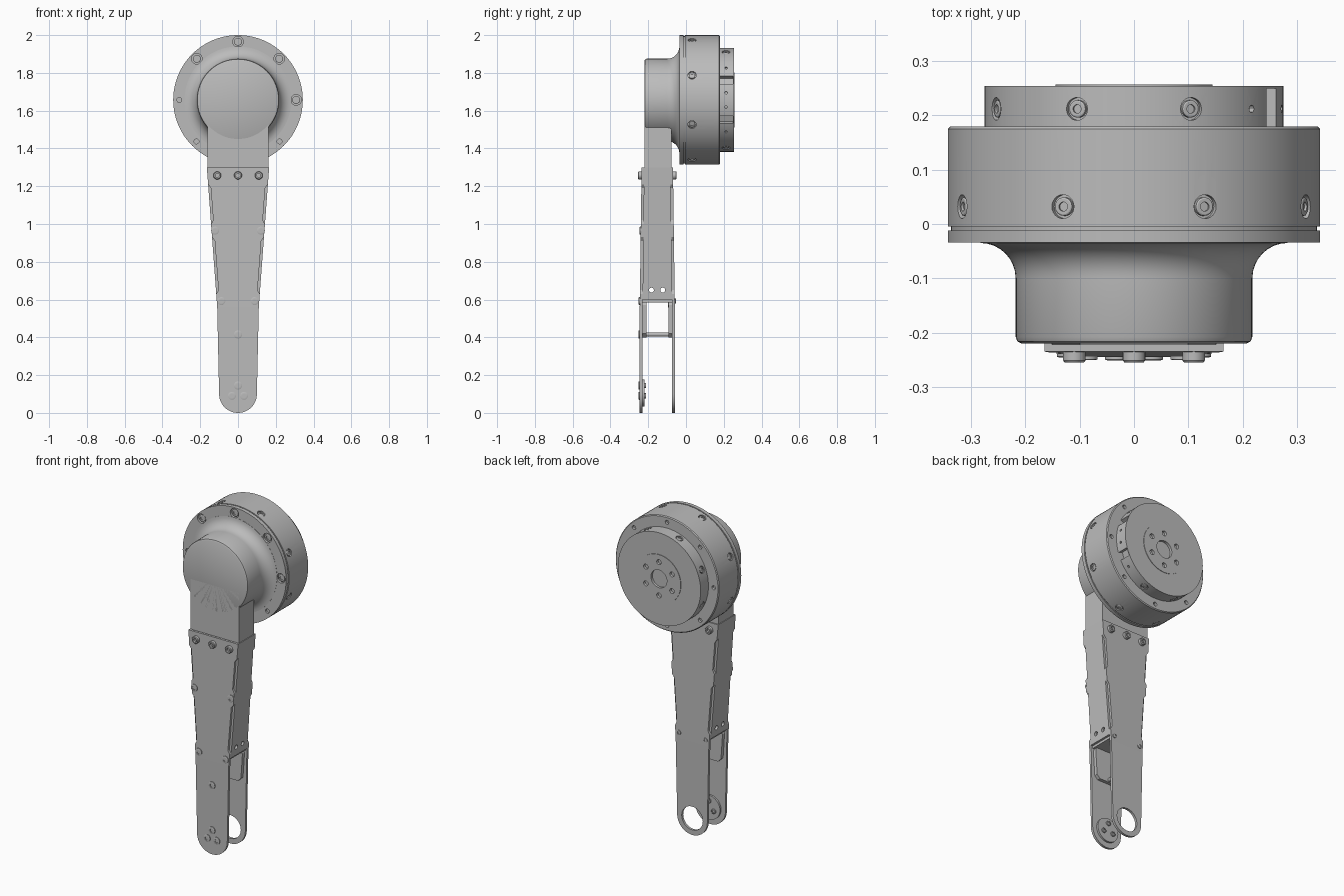
import bpy, bmesh
from math import sin, cos, pi, radians
from mathutils import Vector, Matrix

if "Cube" in bpy.data.objects:
    bpy.data.objects.remove(bpy.data.objects["Cube"])

grey = bpy.data.materials.new("satin_grey")
grey.use_nodes = True
grey.diffuse_color = (0.5, 0.5, 0.5, 1)
grey.node_tree.nodes["Principled BSDF"].inputs["Base Color"].default_value = (0.5, 0.5, 0.5, 1)

AXIS_Z = 1.657      # motor axis height
MID_Y = -0.152      # arm centre plane
OUT, BACK = Vector((0, -1, 0)), Vector((0, 1, 0))
CENTRE = Vector((0, 0, AXIS_Z))


def finish(bm, name):
    bmesh.ops.recalc_face_normals(bm, faces=bm.faces)
    mesh = bpy.data.meshes.new(name)
    bm.to_mesh(mesh)
    bm.free()
    obj = bpy.data.objects.new(name, mesh)
    bpy.context.collection.objects.link(obj)
    mesh.materials.append(grey)
    return obj


def activate(obj):
    bpy.ops.object.select_all(action='DESELECT')
    obj.select_set(True)
    bpy.context.view_layer.objects.active = obj


def smooth(obj):
    activate(obj)
    bpy.ops.object.shade_smooth_by_angle(angle=radians(30))
    return obj


def cut(obj, fill):
    """Subtract whatever fill() adds to a cutter mesh."""
    bm = bmesh.new()
    fill(bm)
    cutter = finish(bm, "cutter")
    cutter.hide_render = True
    mod = obj.modifiers.new("cut", 'BOOLEAN')
    mod.operation, mod.solver, mod.object = 'DIFFERENCE', 'EXACT', cutter
    activate(obj)
    bpy.ops.object.modifier_apply(modifier=mod.name)
    bpy.data.objects.remove(cutter)
    return obj


def placed(pos, direction):
    return Matrix.Translation(pos) @ direction.to_track_quat('Z', 'Y').to_matrix().to_4x4()


def rod(bm, pos, direction, r, depth, sides=24):
    bmesh.ops.create_cone(bm, cap_ends=True, segments=sides, radius1=r, radius2=r,
                          depth=depth, matrix=placed(Vector(pos), direction))


def box(bm, matrix, size):
    bmesh.ops.create_cube(bm, size=1, matrix=matrix @ Matrix.Diagonal((*size, 1)))


def spin(bm, profile, matrix, steps):
    """Revolve (radius, height) points about local z; points on the axis become poles."""
    rings = []
    for r, h in profile:
        turns = [2 * pi * i / steps for i in range(steps if r else 1)]
        rings.append([bm.verts.new(matrix @ Vector((r * cos(t), r * sin(t), h))) for t in turns])
    for a, b in zip(rings, rings[1:]):
        for i in range(steps):
            j = i + 1
            corners = (a[i % len(a)], a[j % len(a)], b[j % len(b)], b[i % len(b)])
            bm.faces.new(list(dict.fromkeys(corners)))


def lathe(name, profile):
    bm = bmesh.new()
    spin(bm, profile, placed(CENTRE, BACK), 96)
    return finish(bm, name)


def screw(bm, pos, direction, r, h):
    """Low head with a round socket, base at pos."""
    place = placed(Vector(pos), direction)
    spin(bm, [(0, h * .4), (r * .5, h * .4), (r * .5, h), (r * .85, h), (r, h * .8),
              (r, -.004), (0, -.004)], place, 20)


def splay(y, z):
    return MID_Y + (y - MID_Y) * (1 + .12 * min(max((1.3 - z) / .74, 0), 1))


def prism(name, outline, y0, y1):
    """Extrude an (x, z) outline through y, following the arm's splay."""
    bm = bmesh.new()
    rings = [[bm.verts.new((x, splay(y, z), z)) for x, z in outline] for y in (y0, y1)]
    for ring in rings:
        bm.faces.new(ring)
    for i in range(len(outline)):
        j = (i + 1) % len(outline)
        bm.faces.new((rings[0][i], rings[0][j], rings[1][j], rings[1][i]))
    return finish(bm, name)


def mirrored(half):
    return half + [(-x, z) for x, z in reversed(half) if x > 0]


def radial(angle):
    return Vector((cos(radians(angle)), 0, sin(radians(angle))))


def around(angles, r, y):
    return [(CENTRE + radial(a) * r + BACK * y, radial(a)) for a in angles]


# Motor housing with radial screw pockets
eighths = [22.5 + 45 * k for k in range(8)]
body_holes = around(eighths, .343, .032)
rear_holes = around([45 * k for k in range(8)], .31, .18)
R = .343
body = lathe("motor_housing", [(0, -.005), (R, -.005), (R, .175), (R - .005, .18), (0, .18)])


def body_cut(bm):
    for p, d in body_holes:
        rod(bm, p, d, .022, .024)
    for p, d in rear_holes:
        rod(bm, p, BACK, .012, .03, 16)


smooth(cut(body, body_cut))
smooth(lathe("housing_groove", [(0, -.014), (R - .006, -.014), (R - .006, -.003), (0, -.003)]))

# Front flange with countersunk screw pockets
flange = lathe("front_flange", [(0, -.034), (R, -.034), (R, -.012), (0, -.012)])
flange_big = around([0, 45, 90, 135], .308, -.034)
flange_small = around([180, 225, 315], .311, -.034)


def flange_cut(bm):
    for p, d in flange_big:
        rod(bm, p, OUT, .028, .03)
    for p, d in flange_small:
        rod(bm, p, OUT, .013, .02, 16)


smooth(cut(flange, flange_cut))

# Front hub flaring into the flange
flare = [(.283 - .065 * cos(t * pi / 16), -.1 + .065 * sin(t * pi / 16)) for t in range(9)]
smooth(lathe("front_hub", [(0, -.22), (.207, -.22), (.215, -.216), (.218, -.208)] + flare
             + [(.283, -.03), (0, -.03)]))

# Rear drive disc with connector windows, bore and bolt holes
disc = lathe("rear_disc", [(0, .17), (.275, .17), (.275, .254), (.145, .254),
                           (.145, .257), (0, .257)])
disc_holes = around(eighths[1:7], .275, .212)


def disc_cut(bm):
    for p, d in disc_holes:
        rod(bm, p, d, .021, .02)
    for p, d in around([-22.5, 22.5], .275, .215):
        box(bm, placed(p, d), (.07, .045, .06))
    for p, d in around([8, -8, 38, -38], .275, .212):
        rod(bm, p, d, .007, .02, 12)
    rod(bm, CENTRE + BACK * .257, BACK, .053, .03, 40)
    for p, d in around(range(30, 390, 60), .1, .257):
        rod(bm, p, BACK, .015, .03, 16)


smooth(cut(disc, disc_cut))

# Recessed motor screws
bm = bmesh.new()
for p, d in body_holes:
    screw(bm, p - d * .01, d, .017, .008)
for p, d in disc_holes:
    screw(bm, p - d * .008, d, .016, .007)
for p, d in flange_big:
    screw(bm, p - OUT * .013, OUT, .021, .009)
smooth(finish(bm, "motor_screws"))

# Neck joining hub and arm
prism("neck", mirrored([(.161, 1.3), (.161, 1.6)]), -.22, -.076)
prism("neck_insert", mirrored([(.148, 1.2), (.148, 1.31)]), -.215, -.085)


# Arm plates: tapered, with relieved edges between the screw lugs
def edge(z, inset=0):
    return (.11 + (z - .56) * .055 / .74 - inset, z)


relieved = [edge(.56), edge(.63), edge(.65, .013), edge(.91, .013), edge(.93), edge(1.0),
            edge(1.02, .013), edge(1.19, .013), edge(1.21), edge(1.3)]
tip = [(.1 * sin(t * pi / 24), .1 - .1 * cos(t * pi / 24)) for t in range(13)]
for side, y0, y1 in (("front", -.235, -.222), ("back", -.082, -.069)):
    prism(side + "_plate_upper", mirrored(relieved), y0, y1)
    lower = prism(side + "_plate_lower", mirrored(tip + [(.11, .56)]), y0, y1)
    if side == "back":
        cut(lower, lambda bm: rod(bm, (0, -.065, .1), BACK, .07, .1, 40))
    smooth(lower)

# Side walls with a pair of through holes
for name, s in (("left_wall", 1), ("right_wall", -1)):
    top, low = edge(1.3)[0], edge(.6)[0]
    wall = prism(name, [(s * top, 1.3), (s * low, .6), (s * (low - .014), .6),
                        (s * (top - .014), 1.3)], -.222, -.082)

    def wall_cut(bm):
        for y in (-.183, -.123):
            rod(bm, (s * .115, y, .65), Vector((1, 0, 0)), .013, .08, 20)
    smooth(cut(wall, wall_cut))

# Cross bar, inner stiffening panels and tie rod
prism("cross_bar", mirrored([(.1, .585), (.1, .605)]), -.222, -.082)
panel = mirrored([(.065, .4), (.085, .42), (.095, .57), (.085, .59)])
prism("front_inner_panel", panel, -.222, -.204)
prism("back_inner_panel", panel, -.1, -.082)
bm = bmesh.new()
rod(bm, (0, MID_Y, .415), BACK, .01, .15, 16)
smooth(finish(bm, "tie_rod"))
bm = bmesh.new()
rod(bm, (0, -.226, .105), BACK, .072, .014, 40)
smooth(finish(bm, "foot_pad"))

# Arm screws: raised heads on top, low heads elsewhere
bm = bmesh.new()
for x in (-.11, 0, .11):
    screw(bm, (x, -.235, 1.257), OUT, .021, .02)
    screw(bm, (x, -.069, 1.257), BACK, .021, .02)
for x, z in ((.121, .965), (-.121, .965), (.088, .592), (-.088, .592), (0, .415),
             (0, .145), (.032, .09), (-.032, .09)):
    screw(bm, (x, splay(-.235, z), z), OUT, .021, .006)
    if z < .2:
        screw(bm, (x, -.219, z), BACK, .014, .008)
for x in (-.088, .088):
    screw(bm, (x, splay(-.069, .592), .592), BACK, .013, .006)
smooth(finish(bm, "arm_screws"))
